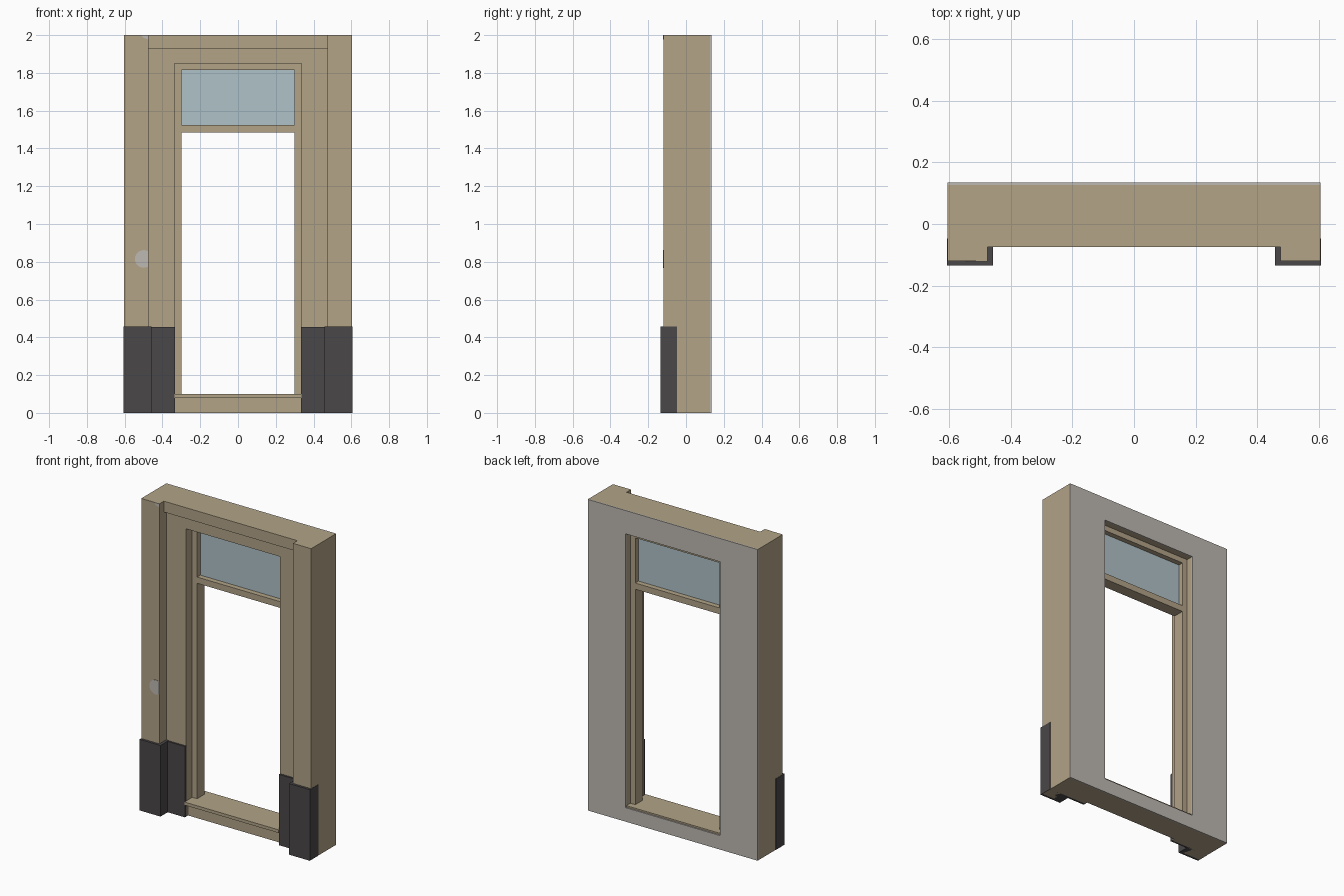
import bpy, bmesh, math

if "Cube" in bpy.data.objects:
    bpy.data.objects.remove(bpy.data.objects["Cube"])


def material(name, rgb):
    m = bpy.data.materials.new(name)
    m.diffuse_color = (*rgb, 1.0)
    m.use_nodes = True
    m.node_tree.nodes["Principled BSDF"].inputs["Base Color"].default_value = m.diffuse_color
    return m


STONE = material("sandstone", (0.445, 0.366, 0.242))
DARK = material("dark_plinth", (0.070, 0.063, 0.067))
GREY = material("pale_plaster", (0.515, 0.485, 0.445))
GLASS = material("window_glass", (0.434, 0.539, 0.578))


def finish(name, bm, mat):
    bmesh.ops.recalc_face_normals(bm, faces=bm.faces)
    me = bpy.data.meshes.new(name)
    bm.to_mesh(me)
    bm.free()
    me.materials.append(mat)
    ob = bpy.data.objects.new(name, me)
    bpy.context.collection.objects.link(ob)
    return ob


def prism(name, outline, y0, y1, mat):
    """Extrude an x-z outline from y0 to y1."""
    bm = bmesh.new()
    face = bm.faces.new([bm.verts.new((x, y0, z)) for x, z in outline])
    ext = bmesh.ops.extrude_face_region(bm, geom=[face], use_keep_orig=True)
    for v in ext["geom"]:
        if isinstance(v, bmesh.types.BMVert):
            v.co.y = y1
    return finish(name, bm, mat)


def box(name, x0, x1, y0, y1, z0, z1, mat):
    return prism(name, [(x0, z0), (x1, z0), (x1, z1), (x0, z1)], y0, y1, mat)


def ring(name, outer, inner, y0, y1, mat):
    """Rectangular frame; outer and inner are (half width, bottom, top)."""
    bm = bmesh.new()
    loops = []
    for (w, b, t), y in ((outer, y0), (inner, y0), (inner, y1), (outer, y1)):
        loops.append([bm.verts.new((x, y, z)) for x, z in ((-w, b), (w, b), (w, t), (-w, t))])
    for k in range(4):
        a, c = loops[k], loops[(k + 1) % 4]
        for i in range(4):
            j = (i + 1) % 4
            bm.faces.new((a[i], a[j], c[j], c[i]))
    return finish(name, bm, mat)


W, PIL, OPEN = 0.604, 0.475, 0.335     # half widths: overall, pilaster edge, opening
BACK = 0.127                           # rear of the stone
HEAD = 1.85                            # top of the opening

# Wall around the opening, lintel band above, base and sill below
prism("wall", [(-PIL, 0), (-OPEN, 0), (-OPEN, HEAD), (OPEN, HEAD), (OPEN, 0),
               (PIL, 0), (PIL, 1.93), (-PIL, 1.93)], -0.05, BACK, STONE)
box("lintel_band", -PIL, PIL, -0.075, BACK, 1.93, 2.0, STONE)
box("sill_base", -OPEN, OPEN, -0.03, BACK, 0, 0.08, STONE)
box("sill", -OPEN, OPEN, -0.066, BACK, 0.08, 0.10, STONE)

# Pilasters and their dark plinths on both sides
for side, s in (("left", -1), ("right", 1)):
    box(side + "_pilaster", s * PIL, s * W, -0.12, BACK, 0, 2.0, STONE)
    box(side + "_outer_plinth", s * 0.457, s * 0.6055, -0.135, -0.047, 0, 0.457, DARK)
    box(side + "_inner_plinth", s * (OPEN - 0.001), s * 0.457, -0.062, -0.047, 0, 0.455, DARK)

# Plastered rear face
ring("rear_plaster", (W, 0, 2.0), (OPEN, 0.09, HEAD), BACK, 0.135, GREY)

# Window frame, transom and upper pane
ring("window_frame", (OPEN, 0.08, HEAD), (0.30, 0.10, 1.815), 0.013, 0.087, STONE)
box("transom", -0.30, 0.30, 0.013, 0.087, 1.485, 1.525, STONE)
box("glass_pane", -0.30, 0.30, 0.046, 0.054, 1.525, 1.815, GLASS)

# Worn plaster patches on the left pilaster, clipped at its inner edge
arc = [math.radians(60 + 240 * i / 14) for i in range(15)]
prism("worn_patch", [(-0.499 + 0.047 * math.cos(a), 0.815 + 0.047 * math.sin(a)) for a in arc],
      -0.1215, -0.118, GREY)
prism("worn_top_patch", [(-0.512, 2.0), (-0.50, 1.985), (-0.475, 1.977), (-0.475, 2.0)],
      -0.1215, -0.118, GREY)
